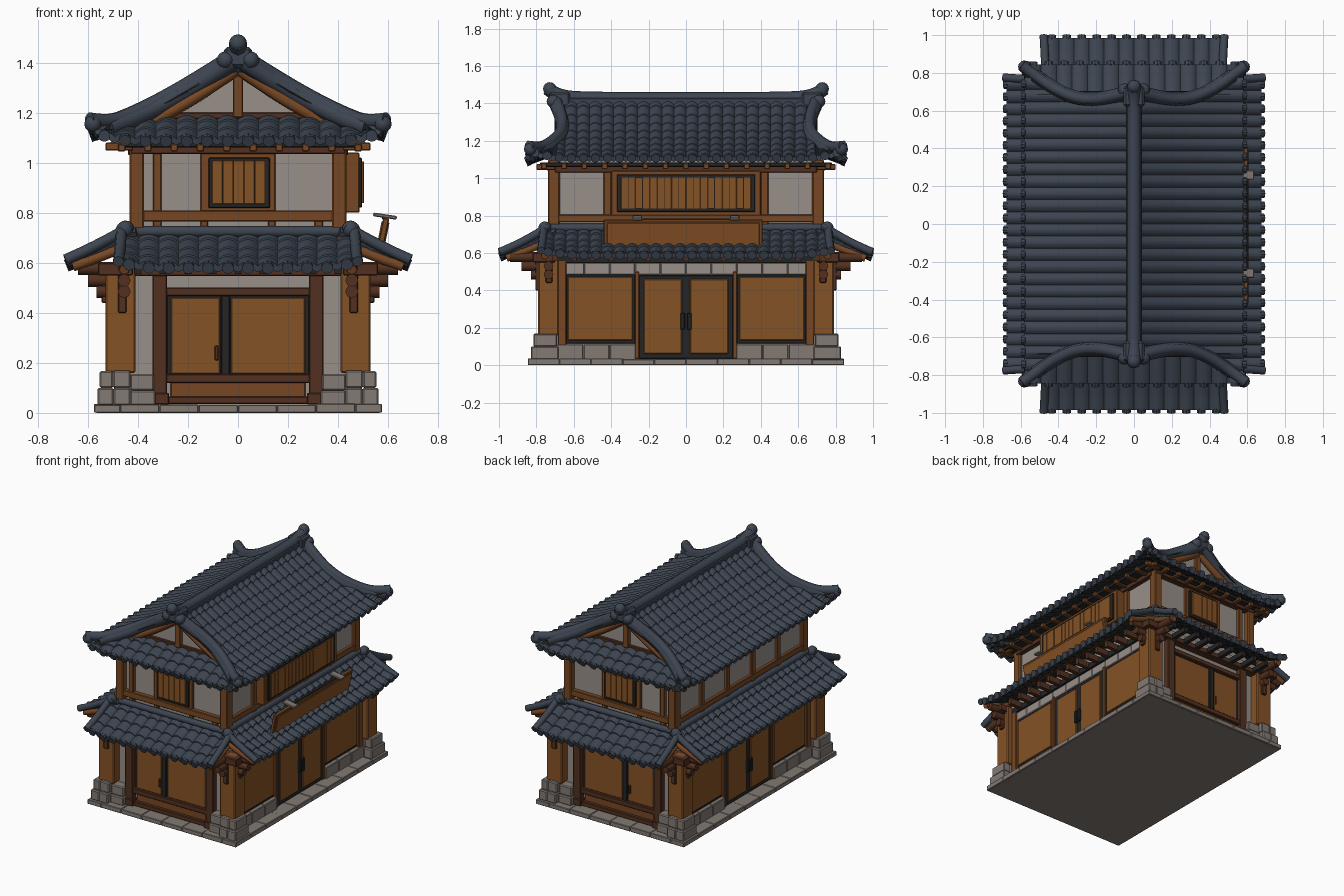
import bpy, bmesh, math, random
from mathutils import Vector, Matrix

if "Cube" in bpy.data.objects:
    bpy.data.objects.remove(bpy.data.objects["Cube"])
random.seed(4)

def mat(name, r, g, b):
    m = bpy.data.materials.new(name)
    m.diffuse_color = (r, g, b, 1)
    m.use_nodes = True
    m.node_tree.nodes["Principled BSDF"].inputs["Base Color"].default_value = m.diffuse_color
    return m

SLATE = mat("slate_tile", .047, .060, .082)
WOOD = mat("warm_wood", .235, .084, .019)
BEAM = mat("orange_beam", .185, .064, .017)
RED = mat("red_brown_wood", .085, .030, .014)
BLACK = mat("charcoal", .018, .018, .018)
PLASTER = mat("plaster", .31, .275, .25)
STONE = mat("stone", .225, .195, .175)
S = (-1, 1)

def add(name, me, *mats):
    for m in mats:
        me.materials.append(m)
    ob = bpy.data.objects.new(name, me)
    bpy.context.collection.objects.link(ob)
    return ob

def box(name, x0, x1, y0, y1, z0, z1, m, bev=.004):
    bm = bmesh.new()
    bmesh.ops.create_cube(bm, size=1)
    bmesh.ops.scale(bm, vec=(abs(x1 - x0), abs(y1 - y0), abs(z1 - z0)), verts=bm.verts)
    if bev:
        bmesh.ops.bevel(bm, geom=bm.edges[:], offset=bev, segments=1, affect='EDGES')
    me = bpy.data.meshes.new(name)
    bm.to_mesh(me)
    bm.free()
    ob = add(name, me, m)
    ob.location = ((x0 + x1) / 2, (y0 + y1) / 2, (z0 + z1) / 2)
    return ob

def tube(name, pts, r, m, smooth=True):
    cu = bpy.data.curves.new(name, 'CURVE')
    cu.dimensions, cu.bevel_depth, cu.bevel_resolution, cu.use_fill_caps = '3D', r, 2, True
    sp = cu.splines.new('NURBS' if smooth else 'POLY')
    sp.points.add(len(pts) - 1)
    for p, c in zip(sp.points, pts):
        p.co = (*c, 1)
    if smooth:
        sp.use_endpoint_u, sp.order_u, sp.resolution_u = True, 3, 5
    tmp = bpy.data.objects.new(name, cu)
    bpy.context.collection.objects.link(tmp)
    dg = bpy.context.evaluated_depsgraph_get()
    me = bpy.data.meshes.new_from_object(tmp.evaluated_get(dg))
    bpy.data.objects.remove(tmp)
    me.materials.clear()
    me.polygons.foreach_set("use_smooth", [True] * len(me.polygons))
    me.set_sharp_from_angle(angle=.9)
    return add(name, me, m)

def ball(name, c, r, m):
    bm = bmesh.new()
    bmesh.ops.create_uvsphere(bm, u_segments=12, v_segments=8, radius=r, matrix=Matrix.Translation(c))
    for f in bm.faces:
        f.smooth = True
    me = bpy.data.meshes.new(name)
    bm.to_mesh(me)
    bm.free()
    return add(name, me, m)

def roof(name, half, pitch, courses, f, amp=.018, rise=.007):
    """Barrel-tiled sheet: rolls along s, stepped courses down v, round tile ends at the eave."""
    n, q = round(2 * half / pitch), 8
    rows = [(k / courses + t * .999 / courses, rise * t) for k in range(courses) for t in (0, 1)]
    bm = bmesh.new()
    grid = []
    for v, step in rows:
        grid.append([bm.verts.new(Vector(f(-half + 2 * half * j / (n * q), v)) +
                     Vector((0, 0, step + amp * abs(math.sin(math.pi * j / q)) ** .8))) for j in range(n * q + 1)])
    for a, b in zip(grid, grid[1:]):
        for j in range(n * q):
            bm.faces.new((a[j], a[j + 1], b[j + 1], b[j]))
    bm.normal_update()
    if sum(fc.normal.z for fc in bm.faces) < 0:
        bmesh.ops.reverse_faces(bm, faces=bm.faces[:])
    me = bpy.data.meshes.new(name)
    bm.to_mesh(me)
    bm.free()
    ob = add(name, me, SLATE, BLACK)
    so = ob.modifiers.new("thickness", 'SOLIDIFY')
    so.thickness, so.offset, so.material_offset = .026, -1, 1
    bm = bmesh.new()
    for k in range(n):
        s = -half + 2 * half * (k + .5) / n
        e, d = Vector(f(s, 1)), Vector(f(s, 1)) - Vector(f(s, .8))
        M = Matrix.Translation(e + Vector((0, 0, .002))) @ d.to_track_quat('Z', 'Y').to_matrix().to_4x4()
        bmesh.ops.create_cone(bm, cap_ends=True, segments=10, radius1=.024, radius2=.024, depth=.024, matrix=M)
    me = bpy.data.meshes.new(name + "_tile_ends")
    bm.to_mesh(me)
    bm.free()
    add(name + "_tile_ends", me, SLATE)

# --- stone base with edge slabs
box("base", -.565, .565, -.835, .835, 0, .028, STONE, 0)
for s in S:
    for i in range(10):
        y = -.845 + .169 * i
        box("edge_slab", s * .47, s * .575, y, y + .168, .001, .034 + random.uniform(-.003, .003), STONE, .003)
    for i in range(6):
        x = -.47 + .94 / 6 * i
        box("edge_slab", x, x + .155, s * .73, s * .845, .001, .034 + random.uniform(-.003, .003), STONE, .003)

# --- main bodies
box("lower_body", -.46, .46, -.725, .725, .02, .65, PLASTER, 0)
box("upper_body", -.41, .41, -.70, .70, .6, 1.13, PLASTER, 0)

# --- corners: stone footings, posts, stepped brackets
for sx in S:
    for sy in S:
        for x0, x1, y0, y1, z0, z1 in ((.43, .498, .68, .83, .03, .10), (.497, .562, .68, .83, .03, .10),
                                       (.43, .50, .69, .815, .099, .17), (.499, .553, .69, .815, .099, .168),
                                       (.33, .431, .70, .80, .03, .09), (.335, .431, .70, .79, .089, .155)):
            box("corner_stone", sx * x0, sx * x1, sy * y0, sy * y1, z0, z1, STONE, .006)
        box("corner_post", sx * .41, sx * .53, sy * .68, sy * .79, .16, .60, WOOD, .006)
        box("corner_brace", sx * .445, sx * .48, sy * .78, sy * .805, .40, .58, RED)
        box("corner_brace", sx * .52, sx * .545, sy * .715, sy * .75, .44, .58, RED)
        for z, ex, ey in ((.465, .565, .83), (.51, .60, .88), (.558, .64, .94)):
            tube("bracket_x", [(sx * .44, sy * .735, z + .02), (sx * ex, sy * .735, z + .02)], .026, RED, False)
            tube("bracket_y", [(sx * .455, sy * .70, z + .02), (sx * .455, sy * ey, z + .02)], .026, RED, False)
        box("bracket_block", sx * .42, sx * .56, sy * .70, sy * .82, .55, .60, RED)
        box("upper_post", sx * .375, sx * .433, sy * .675, sy * .738, .70, 1.10, BEAM, .006)

# --- lower front and back
for s in S:
    def fp(name, x0, x1, z0, z1, d, m):
        box(name, x0, x1, s * .71, s * (.725 + d), z0, z1, m)
    fp("door_frame", -.285, .285, .14, .485, .012, BLACK)
    fp("door_leaf", -.268, -.072, .155, .462, .018, WOOD)
    fp("door_leaf", -.028, .268, .155, .462, .018, WOOD)
    fp("door_stile", -.068, -.032, .15, .47, .026, BLACK)
    fp("door_handle", -.093, -.077, .21, .27, .026, RED)
    fp("door_header", -.34, .34, .468, .502, .035, RED)
    fp("door_sill", -.29, .29, .12, .156, .035, RED)
    fp("kick_panel", -.27, .27, .06, .13, .012, BEAM)
    fp("kick_rail", -.28, .28, .035, .066, .035, RED)
    for sx in S:
        fp("door_post", sx * .283, sx * .342, .075, .56, .04, RED)
        fp("post_foot", sx * .275, sx * .35, .034, .08, .05, RED)
    fp("eave_beam", -.45, .45, .548, .585, .05, RED)
    for i in range(9):
        x = -.4 + .1 * i
        box("lower_rafter", x - .014, x + .014, s * .72, s * .90, .556, .59, BLACK, 0)

# --- lower sides
for s in S:
    def sp(name, y0, y1, z0, z1, d, m):
        box(name, s * .44, s * (.46 + d), y0, y1, z0, z1, m)
    sp("side_door_frame", -.252, .252, .034, .482, .02, BLACK)
    for t in S:
        sp("side_door_leaf", t * .022, t * .226, .06, .46, .026, WOOD)
        sp("side_door_handle", t * .006, t * .03, .19, .28, .04, BLACK)
        sp("side_window_frame", t * .272, t * .645, .115, .485, .014, BLACK)
        sp("side_window_panel", t * .286, t * .632, .133, .472, .022, WOOD)
        sp("side_window_post", t * .64, t * .685, .10, .56, .03, BEAM)
        sp("side_door_post", t * .25, t * .274, .034, .50, .026, BEAM)
        for k in range(3):
            sp("side_plinth_stone", t * (.27 + .14 * k), t * (.408 + .14 * k), .03, .112, .035, STONE)
    for k in range(10):
        sp("lintel_stone", -.68 + .136 * k, -.545 + .136 * k, .485, .548, .018 + random.uniform(0, .004), PLASTER)
    sp("side_eave_beam", -.72, .72, .546, .59, .03, BLACK)
    for i in range(15):
        y = -.7 + .1 * i
        box("side_rafter", s * .45, s * .58, y - .014, y + .014, .558, .60, RED, 0)

# --- lower roof: four separate slopes with open corners
def drop(v, a, b):
    return a + (b - a) * (1.25 * v - .25 * v * v)

for s in S:
    roof("lower_side_roof", .77, .064, 4,
         lambda t, v: (s * (.41 + .265 * v), t, drop(v, .725, .59) + .02 * v * max(0, abs(t) - .6) / .17))
    roof("lower_end_roof", .475, .079, 4,
         lambda t, v: (t, s * (.70 + .285 * v), drop(v, .715, .58) + .02 * v * max(0, abs(t) - .35) / .125))
    tube("lower_flashing", [(s * .425, -.73, .735), (s * .425, .73, .735)], .022, SLATE, False)
    tube("lower_flashing", [(-.43, s * .725, .725), (.43, s * .725, .725)], .022, SLATE, False)
    for t in S:
        tube("verge_roll", [(s * .43, t * .76, .745), (s * .55, t * .765, .672), (s * .69, t * .775, .612)], .022, SLATE)
        tube("verge_roll", [(t * .465, s * .74, .74), (t * .47, s * .86, .66), (t * .478, s * .997, .605)], .022, SLATE)
        tube("verge_board", [(s * .44, t * .755, .67), (s * .55, t * .755, .622), (s * .66, t * .755, .585)], .02, BEAM)
        tube("verge_board", [(t * .455, s * .74, .66), (t * .455, s * .86, .61), (t * .455, s * .96, .572)], .02, BEAM)
        ball("corner_knob", (s * .45, t * .755, .735), .034, SLATE)

# --- upper front and back walls
for s in S:
    def up(name, x0, x1, z0, z1, d, m):
        box(name, x0, x1, s * .69, s * (.70 + d), z0, z1, m)
    up("upper_sill_beam", -.41, .41, .765, .808, .03, BEAM)
    up("upper_top_beam", -.43, .43, 1.035, 1.08, .04, RED)
    up("window_frame", -.15, .15, .805, 1.04, .018, BEAM)
    up("window_rim", -.118, .128, .818, 1.02, .03, BLACK)
    for i in range(5):
        box("window_slat", -.103 + .0425 * i, -.062 + .0425 * i, s * .69, s * .738, .835, 1.008, WOOD, .001)
    for sx in S:
        up("upper_stud", sx * .305, sx * .34, .70, 1.04 if sx < 0 else .77, .025, BEAM)
        up("upper_stud", sx * .12, sx * .15, .70, .77, .02, BEAM)

# --- upper side walls; shuttered bay on the right, plain studs on the left
for s in S:
    box("side_sill_beam", s * .40, s * .432, -.69, .69, .765, .805, BEAM)
    box("side_top_beam", s * .40, s * .44, -.70, .70, 1.03, 1.08, RED)
    for y in (-.42, -.14, .14, .42):
        box("side_stud", s * .40, s * .428, y - .02, y + .02, .72, 1.05, BEAM)
box("bay", .41, .485, -.40, .40, .80, 1.04, BEAM)
box("bay_rim", .45, .495, -.37, .37, .82, 1.02, BLACK)
for i in range(18):
    y = -.347 + .0386 * i
    box("bay_slat", .46, .500 + random.uniform(0, .004), y, y + .0375, .838, 1.004, WOOD, .001)

# --- hanging sign board and its lamps
for nm, w, hy, hz, m in (("sign_frame", .024, .425, .08, BEAM), ("sign_board", .032, .408, .066, WOOD)):
    ob = box(nm, .577 - w / 2, .577 + w / 2, -.015 - hy, -.015 + hy, .70 - hz, .70 + hz, m)
    ob.rotation_euler.y = .2
box("sign_rail", .575, .60, -.28, .28, .772, .785, BLACK)
for y in (-.26, .26):
    box("lamp_shade", .54, .635, y - .025, y + .025, .779, .794, STONE).rotation_euler.y = .15

# --- upper hip-and-gable roof
def zm(x):
    return 1.42 - .73 * abs(x) + .33 * x * x

def lift(a, b, t):
    return .035 * max(0, (abs(t) - a) / (b - a)) ** 2

for s in S:
    def main(t, v):
        h = max(0, (abs(t) - .69) / .15)
        x0 = 0 if h == 0 else .37 + .18 * h
        x = x0 + (.58 - x0) * v
        return (s * x, t, zm(x) + lift(.6, .84, t) * v)
    def skirt(t, v):
        h = max(0, (abs(t) - .38) / .2)
        y0 = .64 + .18 * h
        y = y0 + (.845 - y0) * v
        return (t, s * y, 1.18 - .45 * (y - .64) + lift(.4, .58, t) * v)
    roof("upper_main_roof", .84, .0646, 8, main, .018, .004)
    roof("upper_skirt_roof", .575, .082, 3, skirt)
    box("gable_soffit", -.47, .47, s * .68, s * .78, 1.06, 1.085, BLACK)
    box("side_soffit", s * .40, s * .51, -.77, .77, 1.06, 1.085, BLACK)
    for i in range(10):
        box("end_rafter", -.48 + .105 * i, -.45 + .105 * i, s * .7, s * .80, 1.045, 1.075, BEAM)
    for i in range(15):
        y = -.775 + .1085 * i
        box("upper_rafter", s * .42, s * .53, y, y + .03, 1.048, 1.08, BEAM)
    # gable wall, boards and king post
    me = bpy.data.meshes.new("gable_wall")
    me.from_pydata([(-.40, s * .645, 1.15), (.40, s * .645, 1.15), (0, s * .645, 1.40)], [], [(0, 1, 2)[::-s]])
    add("gable_wall", me, PLASTER)
    box("king_post", -.02, .02, s * .64, s * .672, 1.18, 1.40, BEAM)
    box("gable_tie", -.30, .30, s * .64, s * .665, 1.175, 1.20, RED)
    for t in S:
        tube("barge_board", [(t * x, s * .668, zm(x) - .045) for x in (0, .12, .25, .36)], .024, BEAM)
        # descending ridge sweeping out to the upturned corner
        path = [(.02, .70, .02), (.15, .66, .025), (.30, .66, .025), (.43, .72, .025), (.52, .785, .03), (.595, .84, .07)]
        tube("descending_ridge", [(t * x, s * y, zm(x) + d) for x, y, d in path], .03, SLATE)
        tube("ridge_base", [(t * x, s * y, zm(x) + d - .02) for x, y, d in path[:5]], .038, SLATE)
        ball("corner_tip", (t * .58, s * .832, 1.155), .034, SLATE)
        ball("ridge_curl", (t * .05, s * .71, 1.41), .035, SLATE)
    # ridge end ornament
    box("ridge_end", -.055, .055, s * .62, s * .73, 1.38, 1.462, SLATE, .012)
    ball("ridge_orb", (0, s * .728, 1.477), .036, SLATE)
box("ridge_wall", -.042, .042, -.70, .70, 1.36, 1.43, SLATE, .006)
tube("ridge_cap", [(0, -.738, 1.478), (0, -.69, 1.435), (0, -.5, 1.425), (0, 0, 1.425), (0, .5, 1.425),
                   (0, .69, 1.435), (0, .738, 1.478)], .036, SLATE)
